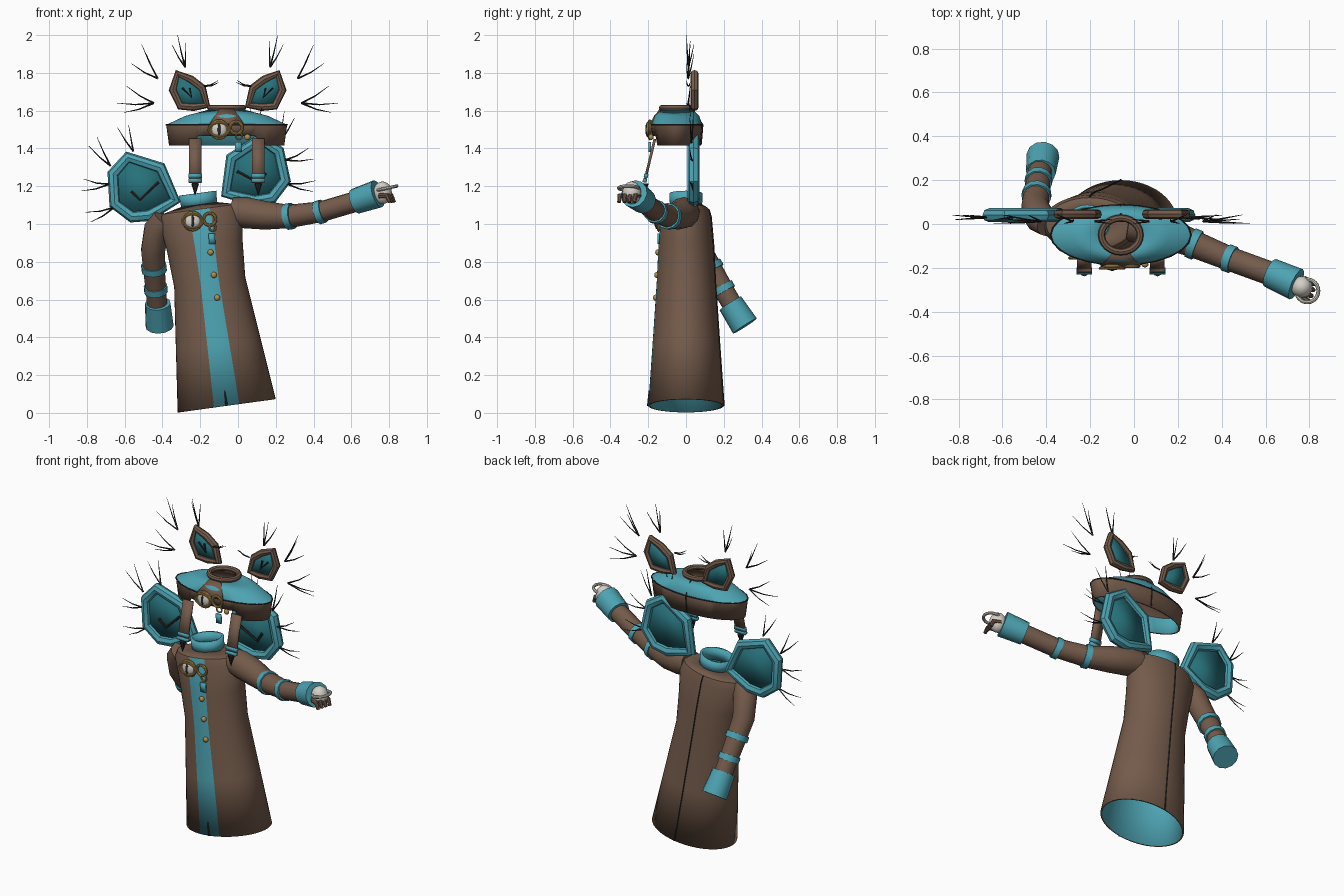
import bpy, bmesh, math
from mathutils import Vector, Matrix

if "Cube" in bpy.data.objects:
    bpy.data.objects.remove(bpy.data.objects["Cube"])


def material(name, rgb):
    m = bpy.data.materials.new(name)
    m.diffuse_color = (*rgb, 1)
    m.use_nodes = True
    m.node_tree.nodes["Principled BSDF"].inputs["Base Color"].default_value = m.diffuse_color
    return m


BROWN = material("brown cloth", (0.175, 0.105, 0.07))
TEAL = material("teal cloth", (0.075, 0.37, 0.45))
DEEP = material("deep teal", (0.02, 0.165, 0.195))
DARK = material("dark thread", (0.022, 0.022, 0.022))
GOLD = material("brass", (0.42, 0.26, 0.075))
IVORY = material("ivory", (0.66, 0.63, 0.57))
ID = Matrix.Identity(4)


def add_mesh(name, bm, mats):
    bmesh.ops.recalc_face_normals(bm, faces=bm.faces)
    me = bpy.data.meshes.new(name)
    bm.to_mesh(me)
    bm.free()
    for m in mats:
        me.materials.append(m)
    ob = bpy.data.objects.new(name, me)
    bpy.context.collection.objects.link(ob)
    return ob


def tube(name, pts, radii, mat, cyclic=False, frame=ID, res=4):
    """Swept round tube along a polyline."""
    if not isinstance(radii, (list, tuple)):
        radii = [radii] * len(pts)
    cu = bpy.data.curves.new(name, 'CURVE')
    cu.dimensions = '3D'
    cu.bevel_depth, cu.bevel_resolution, cu.use_fill_caps = 1, res, True
    sp = cu.splines.new('POLY')
    sp.points.add(len(pts) - 1)
    for p, c, r in zip(sp.points, pts, radii):
        p.co = (*(frame @ Vector(c)), 1)
        p.radius = r
    sp.use_cyclic_u = cyclic
    cu.materials.append(mat)
    ob = bpy.data.objects.new(name, cu)
    bpy.context.collection.objects.link(ob)
    bpy.ops.object.select_all(action='DESELECT')
    ob.select_set(True)
    bpy.context.view_layer.objects.active = ob
    bpy.ops.object.convert(target='MESH')
    return bpy.context.object


def plate(name, pts, thick, mat, frame=ID):
    """Flat polygon with a little thickness."""
    bm = bmesh.new()
    bm.faces.new([bm.verts.new(frame @ Vector(p)) for p in pts])
    ob = add_mesh(name, bm, [mat])
    mod = ob.modifiers.new("thickness", 'SOLIDIFY')
    mod.thickness, mod.offset = thick, 0
    return ob


def shell(name, rings, rule, mats, frame, thick, lift=None, n=48):
    """Stack of elliptical rings (rx, ry, z), open at both ends, lined inside."""
    bm = bmesh.new()
    rows = []
    for j, (rx, ry, z) in enumerate(rings):
        row = []
        for i in range(n):
            a = 2 * math.pi * i / n
            dz = lift(j, a) if lift else 0
            row.append(bm.verts.new(frame @ Vector((rx * math.sin(a), -ry * math.cos(a), z + dz))))
        rows.append(row)
    for j in range(len(rows) - 1):
        for i in range(n):
            k = (i + 1) % n
            f = bm.faces.new((rows[j][i], rows[j][k], rows[j + 1][k], rows[j + 1][i]))
            a = (i + 0.5) * 360 / n
            f.material_index = rule(j, min(a, 360 - a))
    ob = add_mesh(name, bm, mats)
    # pick the side of the lining from the first face, so it always goes inwards
    f = ob.data.polygons[0]
    outward = f.normal.dot(f.center - frame @ Vector((0, 0, rings[0][2]))) > 0
    if not outward:
        ob.data.flip_normals()
    mod = ob.modifiers.new("lining", 'SOLIDIFY')
    mod.thickness, mod.offset, mod.material_offset = thick, -1, 1
    return ob


def ball(name, c, s, mat):
    bm = bmesh.new()
    bmesh.ops.create_uvsphere(bm, u_segments=16, v_segments=10, radius=1,
                              matrix=Matrix.Translation(c) @ Matrix.Diagonal((*s, 1)))
    return add_mesh(name, bm, [mat])


def ring(name, c, R, r, mat, axis='y', sy=1.0, frame=ID):
    pts = []
    for i in range(24):
        u, v = R * math.cos(i * math.pi / 12), R * sy * math.sin(i * math.pi / 12)
        pts.append(Vector(c) + Vector((u, 0, v) if axis == 'y' else (u, v, 0)))
    return tube(name, pts, r, mat, True, frame, 2)


# Robe: tilted flared shell with a teal front stripe and teal lining
ROBE = Matrix.Translation((-0.06, 0, 0.038)) @ Matrix.Rotation(math.radians(-7.8), 4, 'Y')
rings = [(.262, .2, 0), (.226, .177, .33), (.19, .155, .66), (.202, .146, .85),
         (.222, .132, 1.01), (.2, .12, 1.05), (.095, .085, 1.075)]
shell("robe", rings, lambda j, a: 1 if a < 15 and j < 5 else 0, [BROWN, TEAL, TEAL], ROBE, 0.01)
shell("collar", [(.095, .085, 1.06), (.1, .088, 1.135)], lambda j, a: 0, [TEAL, TEAL], ROBE, 0.015)
tube("robe_back_seam", [(0, ry + .001, z) for rx, ry, z in rings[:6]], .004, DARK, frame=ROBE, res=1)
tube("robe_front_slit", [(0, -.2, .0), (0, -.196, .08)], [.007, .002], DARK, frame=ROBE, res=1)


# Sleeves, bands and cuffs
def sleeve(side, pts, radii, bands, cuff, cuff_r):
    tube(side + "_sleeve", pts, radii, BROWN)
    for i, (j, t) in enumerate(bands):
        a, b = Vector(pts[j]), Vector(pts[j + 1])
        c, d = a.lerp(b, t), (b - a).normalized() * .018
        r = radii[j] + (radii[j + 1] - radii[j]) * t + .008
        tube(f"{side}_band_{i}", [c - d, c + d], r, TEAL)
    tube(side + "_cuff", cuff, cuff_r, TEAL)


sleeve("raised", [(-.03, 0, 1.065), (.04, -.01, 1.06), (.15, -.04, 1.045), (.27, -.09, 1.04),
                  (.44, -.16, 1.065), (.66, -.24, 1.13)], [.075, .083, .075, .062, .055, .055],
       [(3, .02), (4, -.02)], [(.62, -.222, 1.12), (.74, -.275, 1.16)], [.068, .075])
sleeve("lowered", [(-.39, 0, 1.03), (-.43, .03, .97), (-.45, .075, .86), (-.445, .13, .77),
                   (-.435, .2, .65), (-.425, .27, .53)], [.06, .07, .065, .06, .055, .055],
       [(3, .02), (4, -.05)], [(-.425, .235, .58), (-.415, .312, .46)], [.068, .075])

# Hand with ring and fingers
ball("palm", (.765, -.287, 1.165), (.05, .05, .06), IVORY)
HAND = Matrix.Translation((.79, -.305, 1.19)) @ Matrix.Rotation(math.radians(-12), 4, 'Y')
ring("hand_ring", (0, 0, 0), .052, .009, IVORY, 'z', frame=HAND)
for i in range(4):
    o = -.04 + .027 * i
    tube(f"finger_{i}", [(.76 + o * .3, -.29 + o, 1.15), (.8 + o * .3, -.31 + o, 1.15),
                         (.815 + o * .3, -.315 + o, 1.115)], [.014, .014, .01], BROWN, res=2)

# Hat: drooping brown band with front arch, teal top and brown crown rim
HAT = Matrix.Translation((-.06, -.05, 0))
arch = lambda j, a: .05 if j == 0 and math.cos(a) > .85 else 0
shell("hat", [(.305, .128, 1.415), (.32, .137, 1.525), (.22, .12, 1.572), (.095, .085, 1.605)],
      lambda j, a: 0 if j == 0 else 1, [BROWN, TEAL, BROWN], HAT, .01, arch)
ring("crown_rim", (0, 0, 1.615), .088, .016, BROWN, 'z', .88, HAT)
ring("hat_edge", (0, 0, 1.525), .32, .004, DARK, 'z', .428, HAT)
tube("hat_back_seam", [(0, .13, 1.42), (0, .139, 1.525), (0, .087, 1.605)], .004, DARK, frame=HAT, res=1)
plate("hat_front_flap", [(-.1, -.138, 1.605), (-.02, -.138, 1.605), (.03, -.19, 1.53), (-.15, -.19, 1.53)],
      .009, BROWN)

# Hanging straps with teal ends and dark points
for side, x in (("left", -.227), ("right", .107)):
    def strip(z0, z1, w):
        y = lambda z: -.165 - (1.45 - z) * .24
        return [(x - w, y(z0), z0), (x + w, y(z0), z0), (x + w, y(z1), z1), (x - w, y(z1), z1)]
    plate(side + "_strap", strip(1.45, 1.22, .033), .014, BROWN)
    for k, z in enumerate((1.225, 1.25)):
        plate(f"{side}_strap_band_{k}", strip(z + .014, z - .004, .036), .022, TEAL)
    tube(side + "_strap_point", [(x, -.218, 1.215), (x, -.222, 1.15)], [.021, .001], DARK, res=2)


# Ears: rounded rim, sunken panel and chevron mark, mirrored in their frame
def ear(name, pts, y, r, rim, frame, mark):
    for side, s in (("left", -1), ("right", 1)):
        p = [(s * u, y, v) for u, v in pts]
        tube(f"{side}_{name}_rim", p, r, rim, True, frame, 2)
        plate(f"{side}_{name}_panel", p, .02, DEEP, frame)
        tube(f"{side}_{name}_mark", [(s * u, y - .012, v) for u, v in mark], r * .28, DARK, frame=frame, res=1)


# Fur: thin tapering hairs in tufts, mirrored
def fur(name, tufts, y, frame):
    for side, s in (("left", -1), ("right", 1)):
        for i, (root, tips) in enumerate(tufts):
            a = Vector((s * root[0], y, root[1]))
            for k, t in enumerate(tips):
                b = Vector((s * t[0], y + (k - .5) * .02, t[1]))
                m = a.lerp(b, .5) + Vector((0, 0, -.008))
                tube(f"{side}_{name}_{i}_{k}", [a, m, b], [.005, .0035, .001], DARK, frame=frame, res=0)


TOP = Matrix.Translation((-.055, 0, 1.7))
ear("hat_ear", [(.11, -.07), (.135, .02), (.195, .065), (.265, .095), (.29, .01), (.25, -.075), (.18, -.08)],
    .045, .022, BROWN, TOP, [(.16, .0), (.2, .02), (.19, -.03), (.24, .02)][1:])
fur("hat_fur", [((.225, .13), [(.265, .3), (.22, .27), (.295, .25)]),
                ((.37, .07), [(.51, .15), (.455, .25), (.43, .2)]),
                ((.39, -.06), [(.585, -.06), (.535, .03), (.55, -.11)]),
                ((.125, .03), [(.05, .06), (.045, .05)])], .012, TOP)

SHOULDER = Matrix.Translation((-.21, 0, 1.23)) @ Matrix.Rotation(math.radians(-7.8), 4, 'Y')
outline = [(.362, .2), (.172, .109), (.11, -.1), (.28, -.17), (.386, -.165), (.48, -.072), (.465, .112)]
ear("shoulder_ear", [(.3 + (u - .3) * .86, v * .86) for u, v in outline], .04, .032, TEAL, SHOULDER,
    [(.36, -.01), (.32, -.06), (.21, .02)])
fur("shoulder_fur", [((.32, .2), [(.386, .336), (.326, .344)]),
                     ((.45, .14), [(.55, .26), (.5, .3)]),
                     ((.47, .045), [(.6, .09), (.62, .03)]),
                     ((.46, -.08), [(.615, -.085), (.595, -.14)])], .03, SHOULDER)


# Eye brooches: brass rings, eyeball with slit pupil and hanging tag
def brooch(name, x, y, z):
    ring(name + "_ring", (x, y, z), .045, .009, GOLD)
    ring(name + "_eyelid", (x, y - .01, z), .055, .006, GOLD, sy=.65)
    ball(name + "_eyeball", (x, y, z), (.042, .02, .042), IVORY)
    ball(name + "_pupil", (x, y - .017, z), (.008, .006, .032), DARK)
    ring(name + "_small_ring", (x + .09, y, z + .01), .032, .008, GOLD)
    ring(name + "_link", (x + .105, y, z - .035), .017, .005, GOLD)
    tx, tz = x + .1, z - .065
    plate(name + "_tag", [(tx - .017, y, tz), (tx + .017, y, tz), (tx + .021, y, tz - .055), (tx - .013, y, tz - .055)],
          .012, TEAL)


brooch("hat_brooch", -.1, -.192, 1.5)
brooch("robe_brooch", -.24, -.145, 1.015)
for i, (x, y, z) in enumerate([(-.145, -.15, .85), (-.128, -.155, .73), (-.11, -.162, .61), (.05, -.185, 1.46)]):
    ball(f"button_{i}", (x, y, z), (.016, .013, .016), GOLD)

# Smooth shading with crisp edges
bpy.ops.object.select_all(action='SELECT')
bpy.ops.object.shade_smooth_by_angle(angle=math.radians(35))
